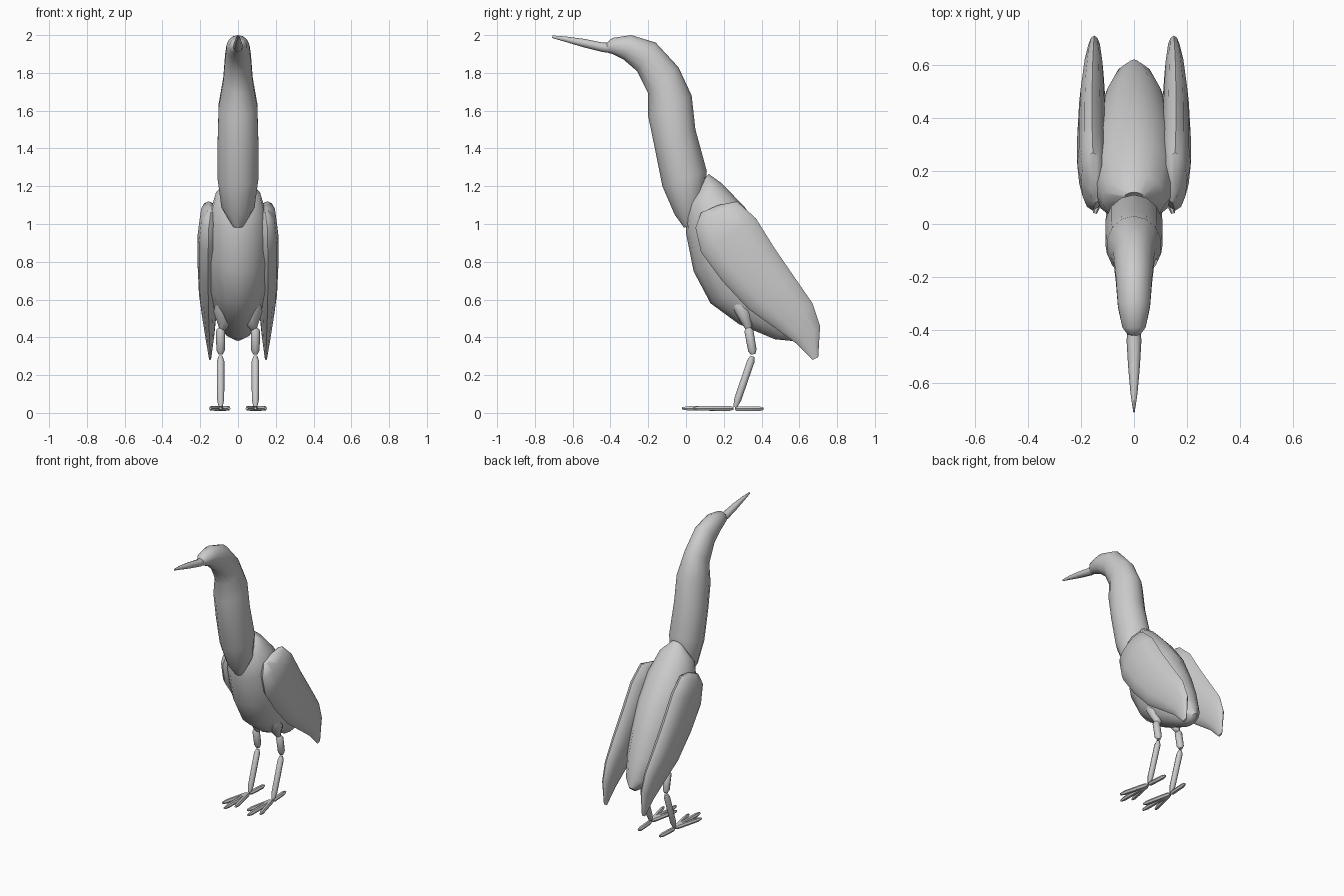
import bpy, bmesh, math
from mathutils import Vector

if "Cube" in bpy.data.objects:
    bpy.data.objects.remove(bpy.data.objects["Cube"])

grey = bpy.data.materials.new("plain_grey")
grey.diffuse_color = (0.6, 0.6, 0.6, 1)
grey.use_nodes = True
grey.node_tree.nodes["Principled BSDF"].inputs["Base Color"].default_value = grey.diffuse_color


def finish(bm, name, angle=50):
    bmesh.ops.recalc_face_normals(bm, faces=bm.faces)
    me = bpy.data.meshes.new(name)
    bm.to_mesh(me)
    bm.free()
    me.materials.append(grey)
    ob = bpy.data.objects.new(name, me)
    bpy.context.collection.objects.link(ob)
    bpy.ops.object.select_all(action='DESELECT')
    ob.select_set(True)
    bpy.context.view_layer.objects.active = ob
    bpy.ops.object.shade_smooth_by_angle(angle=math.radians(angle))
    return ob


def skin(bm, rings):
    # Join successive vertex rings and cap both ends
    n = len(rings[0])
    for a, b in zip(rings, rings[1:]):
        for i in range(n):
            j = (i + 1) % n
            bm.faces.new((a[i], a[j], b[j], b[i]))
    bm.faces.new(rings[0])
    bm.faces.new(rings[-1])


def loft(name, sections, n=14, side=1, angle=50):
    # Section: front y, z, back y, z, half width, centre x
    bm = bmesh.new()
    rings = []
    for fy, fz, by, bz, w, cx in sections:
        ring = []
        for i in range(n):
            t = 2 * math.pi * i / n
            k = (1 - math.cos(t)) / 2
            ring.append(bm.verts.new((side * (cx + w * math.sin(t)),
                                      fy + (by - fy) * k, fz + (bz - fz) * k)))
        rings.append(ring)
    skin(bm, rings)
    return finish(bm, name, angle)


def rod(name, p, q, r, n=8):
    # Thin limb with tapered ends
    p, q = Vector(p), Vector(q)
    rot = (q - p).to_track_quat('Z', 'Y')
    bm = bmesh.new()
    rings = []
    for f, k in ((0, .55), (.1, 1), (.85, .95), (1, .5)):
        c = p.lerp(q, f)
        rings.append([bm.verts.new(c + rot @ Vector((
            r * k * math.cos(2 * math.pi * i / n),
            r * k * math.sin(2 * math.pi * i / n), 0))) for i in range(n)])
    skin(bm, rings)
    return finish(bm, name)


# Body
loft("body", [(.07, 1.20, .12, 1.265, .04, 0), (0, 1.09, .19, 1.215, .12, 0),
              (0, .95, .31, 1.09, .16, 0), (.04, .75, .42, .95, .17, 0),
              (.13, .58, .51, .77, .155, 0), (.28, .47, .57, .62, .125, 0),
              (.47, .39, .61, .48, .075, 0), (.57, .38, .62, .42, .02, 0)])

# Neck and head
loft("neck_and_head", [
    (-.425, 1.91, -.425, 1.955, .018, 0), (-.39, 1.90, -.39, 1.985, .045, 0),
    (-.33, 1.87, -.29, 2.0, .062, 0), (-.26, 1.81, -.16, 1.96, .07, 0),
    (-.20, 1.69, -.04, 1.83, .08, 0), (-.20, 1.57, .03, 1.68, .105, 0),
    (-.165, 1.40, .05, 1.50, .11, 0), (-.125, 1.20, .11, 1.28, .11, 0),
    (-.06, 1.05, .10, 1.15, .09, 0), (-.01, .98, .05, 1.0, .03, 0)])

# Beak
loft("beak", [(-.39, 1.905, -.39, 1.96, .024, 0), (-.44, 1.91, -.44, 1.96, .028, 0),
              (-.54, 1.935, -.54, 1.98, .022, 0), (-.64, 1.965, -.64, 1.993, .013, 0),
              (-.71, 1.985, -.705, 1.998, .003, 0)], n=8)

toes = (("inner", -.045, .04), ("middle", 0, -.02), ("outer", .055, .04))
for side, label in ((1, "left"), (-1, "right")):
    # Folded wing
    loft(label + "_wing", [
        (.08, 1.06, .17, 1.10, .018, .145), (.05, .98, .27, 1.12, .045, .155),
        (.08, .85, .37, 1.03, .056, .158), (.19, .70, .47, .87, .056, .158),
        (.33, .55, .58, .71, .05, .157), (.47, .45, .67, .58, .038, .153),
        (.58, .37, .71, .46, .025, .15), (.67, .28, .70, .295, .006, .148)],
        n=12, side=side)
    # Leg
    loft(label + "_thigh", [(.23, .60, .33, .60, .03, .085), (.25, .55, .345, .52, .045, .085),
                            (.29, .48, .35, .46, .032, .075), (.32, .435, .35, .43, .012, .082)],
         n=8, side=side)
    x = .092 * side
    rod(label + "_upper_leg", (x, .33, .45), (x, .355, .31), .024)
    rod(label + "_lower_leg", (x, .352, .30), (x, .26, .03), .02)
    # Toes
    for t, dx, y in toes:
        rod(f"{label}_{t}_toe", (x, .25, .024), (x + dx * side, y, .024), .015, 6)
    rod(label + "_back_toe", (x, .26, .022), (x - .01 * side, .41, .022), .015, 6)
